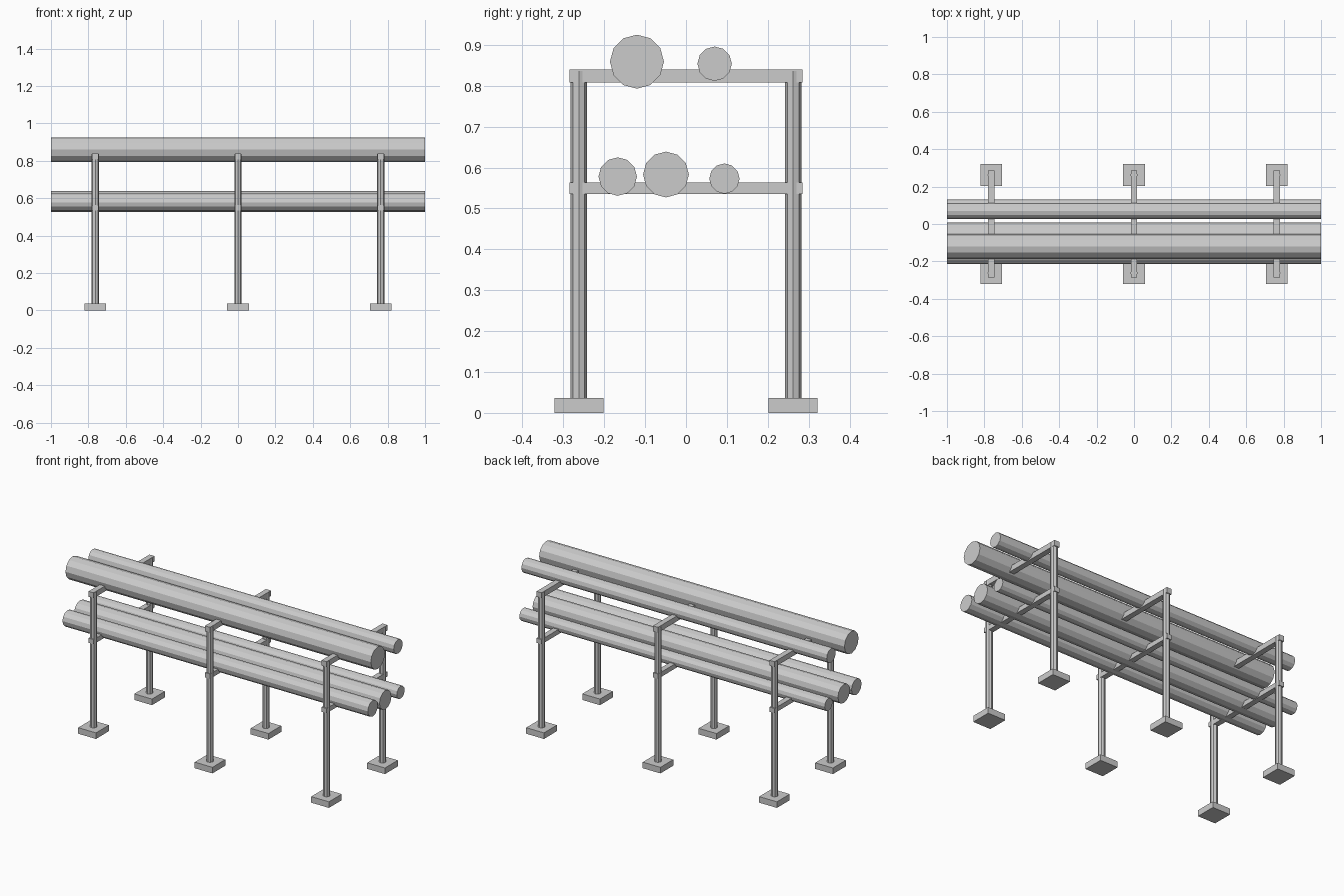
import bpy, math

if "Cube" in bpy.data.objects:
    bpy.data.objects.remove(bpy.data.objects["Cube"])


def box(name, center, size):
    bpy.ops.mesh.primitive_cube_add(size=1, location=center)
    o = bpy.context.object
    o.name = name
    o.scale = size
    bpy.ops.object.transform_apply(location=False, rotation=False, scale=True)
    return o


def rod(name, center, radius, length, sides, rotation=(0, 0, 0)):
    bpy.ops.mesh.primitive_cylinder_add(vertices=sides, radius=radius, depth=length,
                                        location=center, rotation=rotation)
    o = bpy.context.object
    o.name = name
    return o


POST_Y = 0.262

# Three support frames: feet, octagonal posts and two cross beams
for x in (-0.763, 0, 0.763):
    for side, label in ((-1, "front"), (1, "back")):
        box(label + "_foot", (x, side * POST_Y, 0.018), (0.116, 0.12, 0.036))
        rod(label + "_post", (x, side * POST_Y, 0.433), 0.02, 0.806, 8)
    box("upper_beam", (x, 0, 0.824), (0.033, 0.57, 0.032))
    box("lower_beam", (x, 0, 0.549), (0.033, 0.57, 0.028))

# Pipes along x: (name, y, z, radius)
pipes = [
    ("upper_large_pipe", -0.120, 0.859, 0.066),
    ("upper_small_pipe", 0.070, 0.854, 0.042),
    ("lower_front_pipe", -0.167, 0.578, 0.047),
    ("lower_middle_pipe", -0.049, 0.583, 0.056),
    ("lower_back_pipe", 0.094, 0.573, 0.037),
]
for name, y, z, r in pipes:
    rod(name, (0, y, z), r, 2.0, 12, (0, math.pi / 2, 0))
